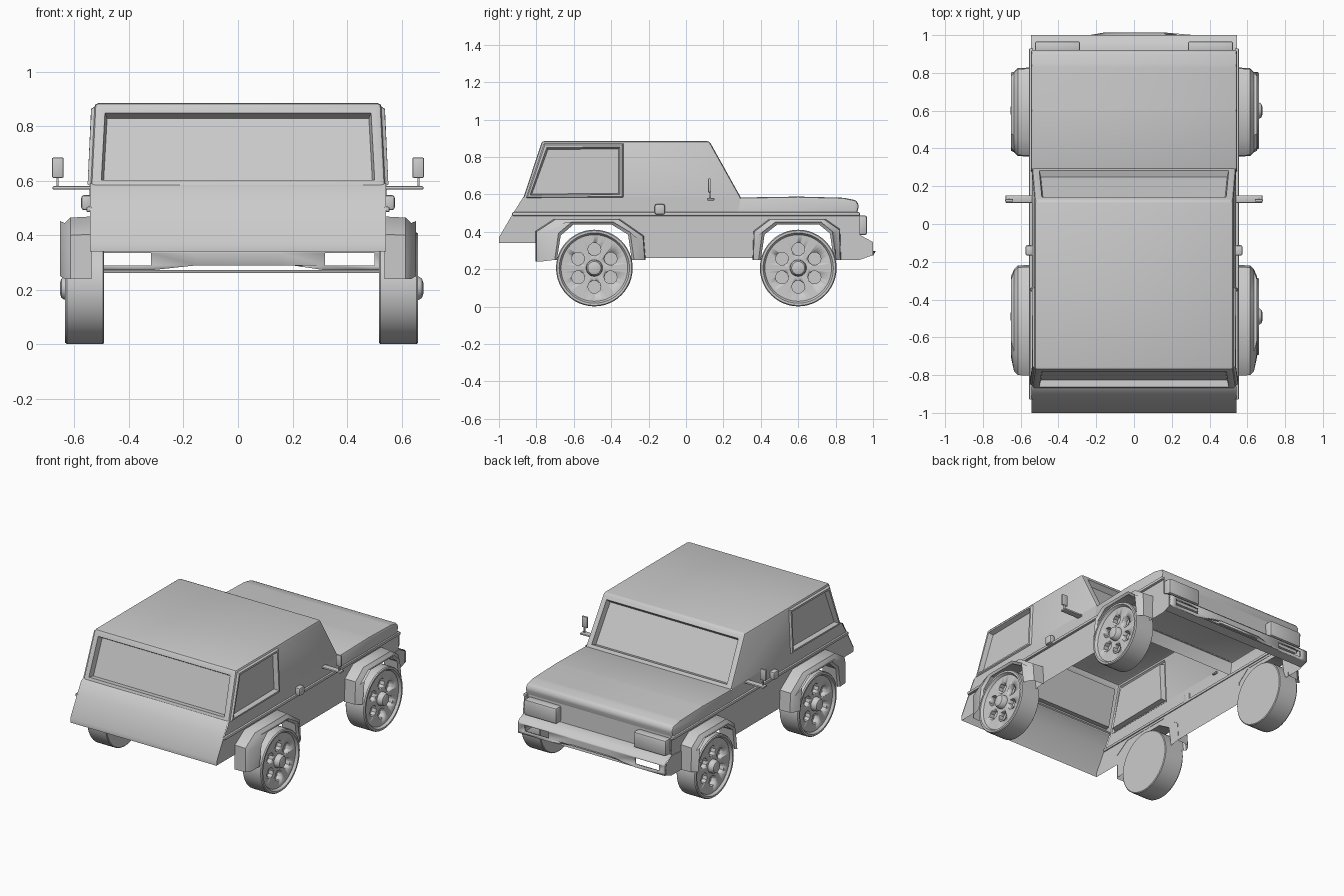
import bpy, bmesh, math
from mathutils import Vector, Matrix

if "Cube" in bpy.data.objects:
    bpy.data.objects.remove(bpy.data.objects["Cube"])


def finish(name, bm, mirror=False, recalc=True, angle=32):
    if recalc:
        bmesh.ops.recalc_face_normals(bm, faces=bm.faces)
    me = bpy.data.meshes.new(name)
    bm.to_mesh(me)
    bm.free()
    ob = bpy.data.objects.new(name, me)
    bpy.context.collection.objects.link(ob)
    bpy.ops.object.select_all(action='DESELECT')
    ob.select_set(True)
    bpy.context.view_layer.objects.active = ob
    bpy.ops.object.shade_smooth_by_angle(angle=math.radians(angle))
    if mirror:
        ob.modifiers.new("mirror", 'MIRROR')
    return ob


def mesh(verts, faces):
    bm = bmesh.new()
    vs = [bm.verts.new(v) for v in verts]
    for f in faces:
        bm.faces.new([vs[i] for i in f])
    bm.normal_update()
    return bm


def bevel(bm, offset, segments=2, test=lambda e: True):
    edges = [e for e in bm.edges if not e.is_boundary and test(e)]
    bmesh.ops.bevel(bm, geom=edges, offset=offset, segments=segments, profile=0.5, affect='EDGES')


def box(name, c, s, mirror=True, b=0.006):
    bm = bmesh.new()
    bmesh.ops.create_cube(bm, size=1, matrix=Matrix.LocRotScale(Vector(c), None, Vector(s)))
    bevel(bm, b)
    return finish(name, bm, mirror)


def rails(rows, closed=False):
    n = len(rows[0])
    m = n if closed else n - 1
    faces = [(r * n + i, r * n + (i + 1) % n, (r + 1) * n + (i + 1) % n, (r + 1) * n + i)
             for r in range(len(rows) - 1) for i in range(m)]
    return mesh([p for row in rows for p in row], faces)


def shell(name, prof, hw, b, sides=True):
    """Sheet following a (y, z) profile across the car, with optional side walls."""
    n = len(prof)
    vs = [(s * hw, y, z) for s in (1, -1) for y, z in prof]
    fs = [(i, i + 1, n + i + 1, n + i) for i in range(n - 1)]
    if sides:
        fs += [tuple(range(n)), tuple(range(2 * n - 1, n - 1, -1))]
    bm = mesh(vs, fs)
    bmesh.ops.recalc_face_normals(bm, faces=bm.faces)
    if b:
        bevel(bm, b)
    return finish(name, bm)


# Cabin with recessed windows
half = [(.525, -.77, .885), (.526, -.335, .885), (.525, .125, .885),
        (.54, .295, .58), (.54, -.335, .58), (.54, -.87, .58)]
bm = mesh(half + [(-x, y, z) for x, y, z in half],
          [(0, 1, 7, 6), (1, 2, 8, 7), (2, 3, 9, 8), (5, 0, 6, 11),
           (0, 5, 4, 1), (1, 4, 3, 2), (6, 7, 10, 11), (7, 8, 9, 10)])
bmesh.ops.recalc_face_normals(bm, faces=bm.faces)
bevel(bm, 0.014, 2, lambda e: e.calc_face_angle(0) > 0.3)
bm.normal_update()
big = [f for f in bm.faces if f.calc_area() > .05]
ends = [f for f in big if abs(f.normal.y) > .6]
quarter = [f for f in big if abs(f.normal.x) > .9 and f.calc_center_median().y < -.4]
bmesh.ops.inset_individual(bm, faces=quarter, thickness=.01, depth=.012)
bmesh.ops.inset_individual(bm, faces=quarter, thickness=.016)
bmesh.ops.inset_individual(bm, faces=quarter, thickness=.012, depth=-.03)
bmesh.ops.inset_individual(bm, faces=ends, thickness=.034)
bmesh.ops.inset_individual(bm, faces=ends, thickness=.012, depth=-.035)
finish("cabin", bm)

# Hood, grille panel and sloping tail
shell("hood", [(.27, .50), (.285, .583), (.6, .588), (.84, .582), (.91, .568), (.925, .54), (.915, .50)], .545, .012)
shell("grille_panel", [(.915, .51), (.92, .36)], .53, 0, False)
shell("tail_panel", [(-.86, .59), (-.885, .575), (-.925, .505), (-1, .37), (-1, .34)], .543, 0, False)

# Body sides with wheel openings
arch_rear = [(-.69, .25), (-.67, .38), (-.60, .44), (-.40, .44), (-.31, .385), (-.29, .25)]
arch_front = [(.40, .25), (.42, .385), (.49, .44), (.71, .44), (.77, .39), (.79, .25)]
lower = ([(-1, .34), (-.8, .34), (-.8, .25)] + arch_rear + [(-.22, .26), (.36, .26)] + arch_front +
         [(.93, .28), (.93, .49), (-.93, .49), (-1, .37)])
upper = [(-.93, .49), (.29, .49), (.29, .585), (-.87, .585)]
bm = mesh([(.54, y, z) for y, z in lower], [tuple(range(len(lower)))])
finish("lower_side", bm, True, False)
bm = mesh([(.543, y, z) for y, z in upper], [tuple(range(4))])
finish("upper_side", bm, True, False)
box("belt_moulding", (.545, 0, .495), (.022, 1.86, .02))

# Flared fenders
outer_rear = [(-.80, .24), (-.80, .40), (-.70, .465), (-.36, .465), (-.23, .375), (-.22, .25)]
outer_front = [(.36, .25), (.365, .40), (.45, .465), (.74, .465), (.82, .41), (.825, .25)]
for name, inner, outer in (("rear_fender", arch_rear, outer_rear), ("front_fender", arch_front, outer_front)):
    def row(x, pts, g=0.0):
        mid = (pts[2][0] + pts[3][0]) / 2
        return [(x, y + (g if y > mid else -g), z + (g if z > .3 else 0)) for y, z in pts]
    bm = rails([row(.538, outer, .004), row(.615, outer), row(.635, outer, -.02),
                row(.652, inner, .012), row(.64, inner), row(.538, inner)])
    finish(name, bm, True, angle=40)

# Front bumper: top and sides, then a face with two lamp openings
shell("bumper_top", [(.80, .37), (.93, .383), (.985, .36), (1, .345)], .545, 0, False)
side = [(.79, .25), (.93, .25), (1, .275), (1, .345), (.93, .383), (.80, .37)]
finish("bumper_side", mesh([(.545, y, z) for y, z in side], [tuple(range(6))]), True, False)
xs = [-.545, -.5, -.32, -.15, .15, .32, .5, .545]
rows = [[(x, 1, z + (.025 if z < .28 and abs(x) < .2 else 0)) for x in xs]
        for z in (.345, .335, .29, .272)]
bm = rails(rows)
bm.faces.ensure_lookup_table()
holes = [f for f in bm.faces if .29 < f.calc_center_median().z < .33 and .35 < abs(f.calc_center_median().x) < .48]
bmesh.ops.delete(bm, geom=holes, context='FACES')
ob = finish("bumper_face", bm)
ob.modifiers.new("thickness", 'SOLIDIFY').thickness = .015
shell("bumper_lip", [(1, .273), (.94, .262)], .545, 0, False).hide_render = False
box("headlight", (.405, .935, .435), (.24, .065, .105), b=.012)

# Door handles and mirrors
box("door_handle", (.555, -.14, .52), (.04, .055, .055), b=.01)
box("mirror_arm", (.605, .132, .574), (.15, .04, .012), b=.004)
box("mirror_post", (.662, .128, .595), (.008, .012, .04), b=.002)
box("mirror_head", (.661, .125, .648), (.042, .014, .074), b=.004)

# Wheels: turned disc with six round pockets and a hub
SEG = 48


def lathe(prof):
    rows = [[(x, r * math.cos(2 * math.pi * i / SEG), r * math.sin(2 * math.pi * i / SEG))
             for i in range(SEG)] for x, r in prof]
    bm = rails(rows, True)
    bm.verts.ensure_lookup_table()
    bm.faces.new([bm.verts[i] for i in range(SEG)])
    bm.faces.new([bm.verts[len(bm.verts) - 1 - i] for i in range(SEG)])
    return bm


disc = finish("wheel", lathe([(-.072, .2), (-.068, .205), (.064, .205), (.071, .2),
                              (.071, .188), (.055, .178), (.05, .05)]))
bm = bmesh.new()
for k in range(6):
    a = math.pi / 2 + k * math.pi / 3
    m = Matrix.Translation((.07, .1 * math.cos(a), .1 * math.sin(a))) @ Matrix.Rotation(math.pi / 2, 4, 'Y')
    bmesh.ops.create_cone(bm, cap_ends=True, segments=10, radius1=.035, radius2=.035, depth=.1, matrix=m)
cutter = finish("hole_cutter", bm)
cutter.hide_render = True
mod = disc.modifiers.new("holes", 'BOOLEAN')
mod.operation, mod.solver, mod.object = 'DIFFERENCE', 'EXACT', cutter
bpy.context.view_layer.update()
wheel_me = bpy.data.meshes.new_from_object(disc.evaluated_get(bpy.context.evaluated_depsgraph_get()))
bpy.data.objects.remove(disc)
bpy.data.objects.remove(cutter)
hub = finish("hub", lathe([(.045, .045), (.075, .042), (.085, .035), (.09, .02)]))
hub_me = hub.data
bpy.data.objects.remove(hub)
for y, end in ((-.49, "rear"), (.6, "front")):
    for x, rot, lr in ((.59, 0, "right"), (-.563, math.pi, "left")):
        for me, part in ((wheel_me, "wheel"), (hub_me, "hub")):
            ob = bpy.data.objects.new(f"{end}_{lr}_{part}", me)
            ob.location = (x, y, .206)
            ob.rotation_euler = (0, 0, rot)
            bpy.context.collection.objects.link(ob)
